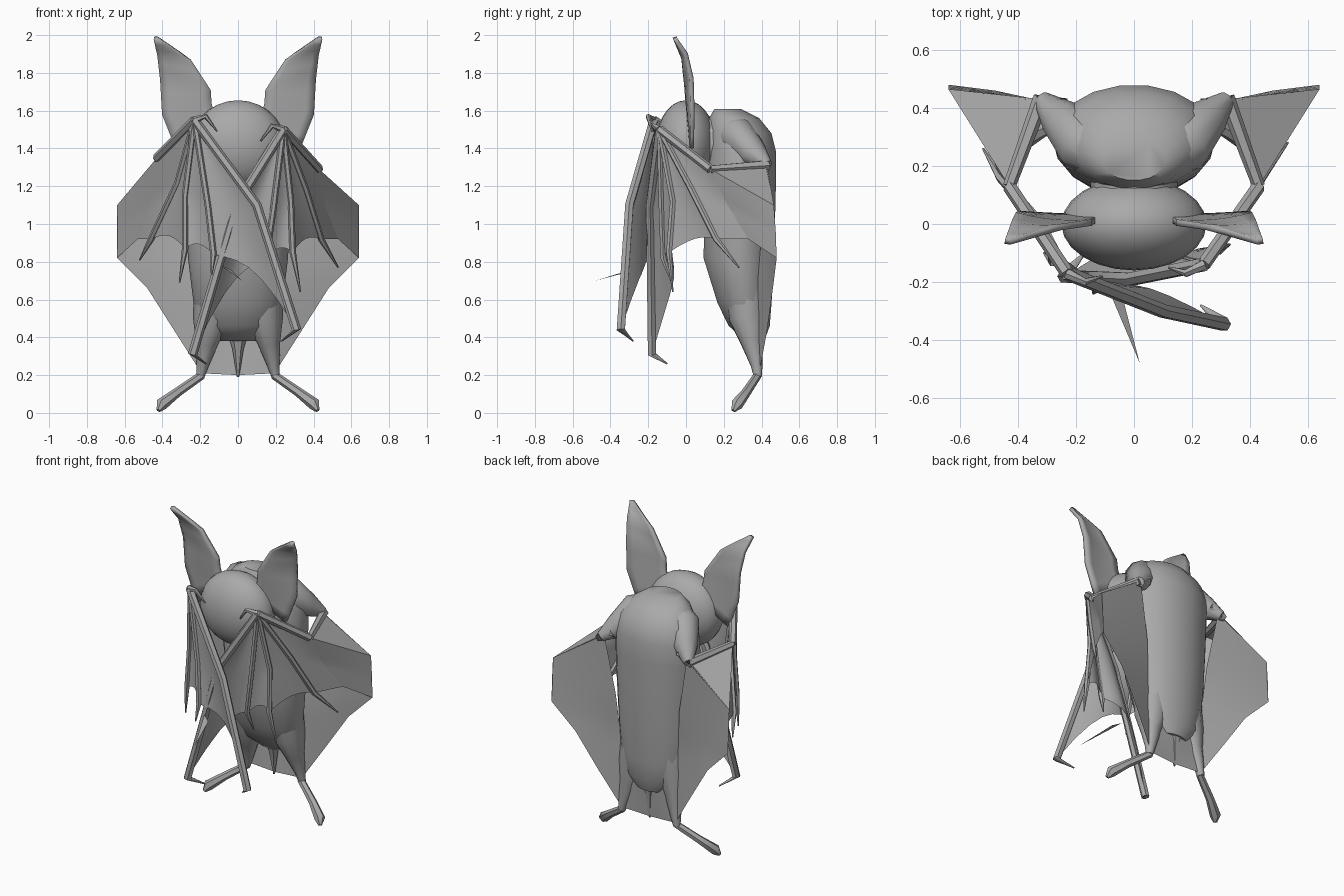
import bpy, math
from mathutils import Vector

if "Cube" in bpy.data.objects:
    bpy.data.objects.remove(bpy.data.objects["Cube"])

# plain dark grey for the whole model
grey = bpy.data.materials.new("dark_grey")
grey.diffuse_color = (.4, .4, .4, 1)
grey.use_nodes = True
grey.node_tree.nodes["Principled BSDF"].inputs["Base Color"].default_value = grey.diffuse_color


def make(name, verts, faces, angle=50):
    me = bpy.data.meshes.new(name)
    me.from_pydata([tuple(v) for v in verts], [], faces)
    me.validate()
    me.materials.append(grey)
    ob = bpy.data.objects.new(name, me)
    bpy.context.collection.objects.link(ob)
    bpy.ops.object.select_all(action='DESELECT')
    ob.select_set(True)
    bpy.context.view_layer.objects.active = ob
    bpy.ops.object.shade_smooth_by_angle(angle=math.radians(angle))
    return ob


def skin(name, rings):
    # closed loft through equal-sized rings, capped at both ends
    n = len(rings[0])
    verts = [v for r in rings for v in r]
    faces = [(i*n + j, i*n + (j+1) % n, (i+1)*n + (j+1) % n, (i+1)*n + j)
             for i in range(len(rings)-1) for j in range(n)]
    last = (len(rings)-1)*n
    faces += [tuple(range(n))[::-1], tuple(range(last, last+n))]
    return make(name, verts, faces)


def tube(name, pts, radii, sides=6):
    pts = [Vector(p) for p in pts]
    rings = []
    for i, p in enumerate(pts):
        d = pts[min(i+1, len(pts)-1)] - pts[max(i-1, 0)]
        d.normalize()
        ref = Vector((0, 1, 0)) if abs(d.y) < 0.8 else Vector((0, 0, 1))
        w = d.cross(ref).normalized()
        u = d.cross(w)
        rings.append([p + radii[i]*(w*math.cos(a) + u*math.sin(a))
                      for a in (2*math.pi*k/sides for k in range(sides))])
    return skin(name, rings)


def along(line, t):
    u = t*(len(line)-1)
    i = min(int(u), len(line)-2)
    return Vector(line[i]).lerp(Vector(line[i+1]), u-i)


def sheet(name, a, b, n=6, m=13, scallop=0.0, sag=(0, 0, 0), pinch=False):
    # membrane stretched between two lines, with a scalloped far end
    verts = []
    for j in range(n+1):
        s = j/n
        bow = 4*s*(1-s)
        for i in range(m):
            t = i/(m-1)
            q = t*(1 - scallop*bow)
            fade = math.sin(math.pi*t) if pinch else t
            verts.append(along(a, q).lerp(along(b, q), s) + Vector(sag)*bow*fade)
    faces = [(j*m+i, j*m+i+1, (j+1)*m+i+1, (j+1)*m+i)
             for j in range(n) for i in range(m-1)]
    return make(name, verts, faces)


def mir(pts, s):
    return [(x*s, y, z) for x, y, z in pts]


# torso: z, y centre, half width, half depth
sections = [(0.38, .365, .09, .05), (0.46, .335, .19, .11), (0.58, .31, .235, .145),
            (0.82, .28, .265, .19), (1.05, .285, .275, .19), (1.25, .29, .28, .19),
            (1.38, .295, .28, .185), (1.48, .285, .25, .17), (1.56, .255, .19, .135),
            (1.61, .22, .11, .07)]
skin("torso", [[Vector((rx*math.cos(a), cy + ry*math.sin(a), z))
                for a in (2*math.pi*k/18 for k in range(18))]
               for z, cy, rx, ry in sections])

# head
bpy.ops.mesh.primitive_uv_sphere_add(segments=24, ring_count=14, location=(0, 0, 1.42))
head = bpy.context.object
head.name = "head"
head.scale = (.25, .16, .235)
head.data.materials.append(grey)
bpy.ops.object.shade_smooth_by_angle()

# neck joining head and torso
tube("neck", [(0, .02, 1.43), (0, .13, 1.42), (0, .24, 1.43)], [.15, .15, .15], 12)

# tail
tube("tail", [(0, .36, .5), (0, .37, .34), (0, .375, .19)], [.08, .03, .006])

# wing fingers, in right-hand coordinates
right = dict(elbow=(.43, .13, 1.29), wrist=(.24, -.14, 1.5), sag=.09, fingers=[
    [(.36, .03, 1.18), (.44, .16, .92), (.53, .28, .77)],
    [(.28, -.07, 1.12), (.29, -.09, .85), (.33, -.07, .64)],
    [(.19, -.13, 1.1), (.15, -.12, .82), (.17, -.08, .70)],
    [(-.01, -.19, 1.10), (-.24, -.18, .31), (-.17, -.10, .26)]])
left = dict(elbow=(.43, .13, 1.35), wrist=(.23, -.17, 1.55), sag=.05, fingers=[
    [(.32, .0, 1.22), (.46, .16, .92), (.52, .26, .81)],
    [(.28, -.1, 1.15), (.28, -.13, .87), (.31, -.1, .69)],
    [(.16, -.19, 1.1), (.13, -.22, .84), (.14, -.24, .73)],
    [(-.10, -.30, 1.1), (-.31, -.345, .44), (-.23, -.28, .38)]])

for label, s, w in (("right", 1, right), ("left", -1, left)):
    elbow, wrist = w["elbow"], w["wrist"]
    shoulder = (.32, .43, 1.31)

    # ear
    inner = [(.11, .02, 1.52), (.14, .01, 1.64), (.145, .005, 1.71), (.25, -.01, 1.87), (.425, -.06, 1.99)]
    outer = [(.33, .03, 1.40), (.40, .035, 1.58), (.41, .03, 1.77), (.425, .0, 1.9), (.445, -.06, 1.985)]
    ear = sheet(label+"_ear", mir(inner, s), mir(outer, s), sag=(0, -.012, 0), pinch=True)
    solid = ear.modifiers.new("thickness", 'SOLIDIFY')
    solid.thickness = .022
    solid.offset = 0

    # shoulder and arm
    tube(label+"_shoulder", mir([(.09, .2, 1.53), (.17, .27, 1.47), (.25, .36, 1.37), shoulder], s),
         [.05, .10, .075, .03], 10)
    tube(label+"_arm", mir([(.25, .4, 1.35), shoulder, elbow], s), [.04, .03, .022])
    tube(label+"_forearm", mir([elbow, wrist], s), [.024, .024])
    # thumb claw
    x, y, z = wrist
    tube(label+"_thumb", mir([wrist, (x-.06, y-.03, z+.02), (x-.12, y-.01, z-.06)], s), [.02, .014, .004])

    # fingers
    lines = [mir([wrist]+f, s) for f in w["fingers"]]
    for k, line in enumerate(lines):
        r = .025 if k == 3 else .017
        tube(f"{label}_finger_{k+1}", line, [r, r, r, .004])
    # membranes between fingers
    for k in range(3):
        sheet(f"{label}_finger_web_{k+1}", lines[k][:3], lines[k+1][:3],
              scallop=.14 if k == 2 else .07, sag=(0, w["sag"] if k == 2 else .02, 0))

    # side membrane from first finger to the outer fold
    fold_top, fold_low = (.64, .465, 1.1), (.64, .48, .82)
    f1 = w["fingers"][0]
    side = [mir([wrist, f1[0], f1[1]], s), mir([elbow, (.46, .22, 1.1), (.53, .33, .92)], s),
            mir([fold_top, (.64, .475, .96), fold_low], s)]
    sheet(label+"_side_web_front", side[0], side[1])
    sheet(label+"_side_web_back", side[1], side[2])
    make(label+"_arm_web", mir([shoulder, elbow, fold_top], s), [(0, 1, 2)])

    # back membrane from fold to body and leg
    edge = [fold_top, fold_low, (.48, .46, .66), (.34, .43, .44), (.2, .39, .22)]
    body = [(.30, .42, 1.33), (.23, .4, .95), (.21, .38, .7), (.19, .38, .45), (.18, .38, .24)]
    sheet(label+"_back_web", mir(edge, s), mir(body, s))
    # tail membrane
    sheet(label+"_tail_web", mir([(.17, .39, .45), (.2, .385, .21)], s), [(0, .4, .45), (0, .38, .2)])

    # leg and foot
    tube(label+"_leg", mir([(.12, .31, .7), (.14, .325, .5), (.165, .35, .37), (.188, .375, .25), (.2, .38, .19)], s),
         [.11, .1, .06, .032, .022], 10)
    tube(label+"_foot", mir([(.19, .38, .2), (.32, .32, .11), (.405, .27, .045), (.42, .25, .012)], s),
         [.022, .025, .033, .012])

# loose membrane spike pointing forward
make("web_spike", [(-.09, -.22, .78), (-.04, -.25, .76), (.02, -.48, .70)], [(0, 1, 2)])
